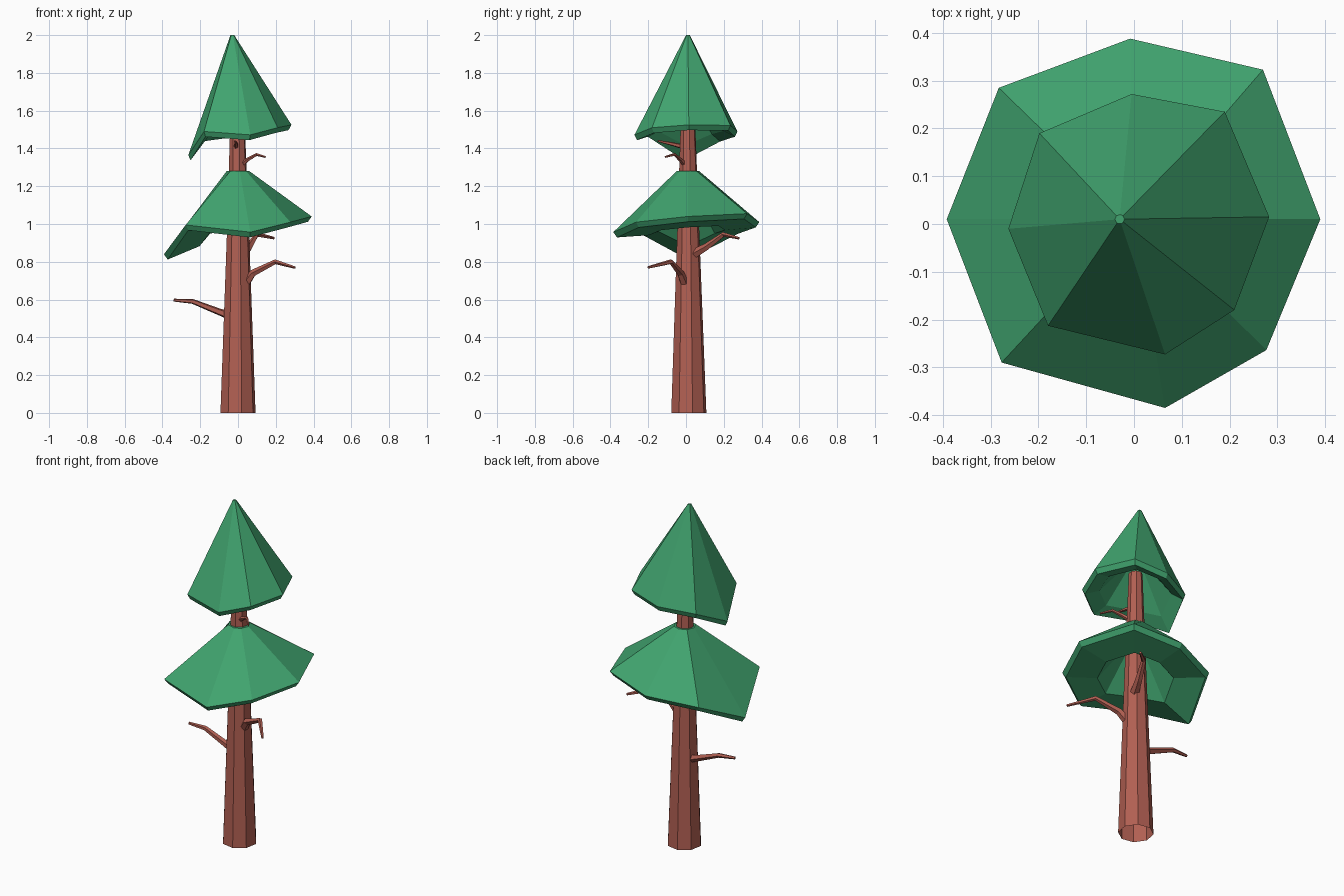
import bpy, math
from mathutils import Vector

if "Cube" in bpy.data.objects:
    bpy.data.objects.remove(bpy.data.objects["Cube"])


def material(name, rgb):
    m = bpy.data.materials.new(name)
    m.diffuse_color = (*rgb, 1)
    m.use_nodes = True
    m.node_tree.nodes["Principled BSDF"].inputs["Base Color"].default_value = m.diffuse_color
    return m


BARK = material("reddish bark", (0.44, 0.115, 0.085))
GREEN = material("needle green", (0.052, 0.37, 0.158))


def skin(name, rings, mat, cap_start=False, cap_end=False):
    """Join equal-sized rings of points into one flat-shaded surface."""
    n = len(rings[0])
    verts = [tuple(p) for r in rings for p in r]
    faces = []
    for k in range(len(rings) - 1):
        for i in range(n):
            j = (i + 1) % n
            faces.append((k * n + i, k * n + j, (k + 1) * n + j, (k + 1) * n + i))
    if cap_start:
        faces.append(tuple(reversed(range(n))))
    if cap_end:
        faces.append(tuple(range((len(rings) - 1) * n, len(rings) * n)))
    me = bpy.data.meshes.new(name)
    me.from_pydata(verts, [], faces)
    me.materials.append(mat)
    ob = bpy.data.objects.new(name, me)
    bpy.context.collection.objects.link(ob)
    return ob


def circle(center, r, n=8, turn=0.0):
    return [Vector(center) + Vector((r * math.cos(turn + math.tau * i / n),
                                     r * math.sin(turn + math.tau * i / n), 0)) for i in range(n)]


# Trunk: tapering eight-sided column, open at the foot
trunk = [(0.0, 0.015, 0.0, 0.095), (0.0, 0.012, 0.95, 0.060), (-0.003, 0.01, 1.6, 0.037)]
skin("trunk", [circle((x, y, z), r, 8, math.radians(12)) for x, y, z, r in trunk], BARK, cap_end=True)


# Branches: bent tapering twigs
def branch(name, path, r0, r1, n=5):
    pts = [Vector(p) for p in path]
    rings = []
    for i, p in enumerate(pts):
        d = (pts[min(i + 1, len(pts) - 1)] - pts[max(i - 1, 0)]).normalized()
        side = d.cross(Vector((0, 0, 1))).normalized()
        up = side.cross(d)
        r = r0 + (r1 - r0) * i / (len(pts) - 1)
        rings.append([p + r * (math.cos(a) * side - math.sin(a) * up)
                      for a in (math.tau * k / n for k in range(n))])
    skin(name, [r[::-1] for r in rings], BARK, True, True)


branch("left_branch", [(-0.03, 0.03, 0.51), (-0.10, 0.035, 0.535), (-0.24, 0.04, 0.59), (-0.34, 0.03, 0.597)], 0.024, 0.008)
branch("right_branch", [(0.03, 0.0, 0.67), (0.08, -0.03, 0.74), (0.20, -0.08, 0.80), (0.30, -0.20, 0.77)], 0.026, 0.007)
branch("back_branch", [(0.03, 0.04, 0.84), (0.06, 0.11, 0.88), (0.10, 0.20, 0.945), (0.19, 0.28, 0.925)], 0.026, 0.007)
branch("upper_right_branch", [(0.015, 0.0, 1.31), (0.05, -0.03, 1.34), (0.10, -0.06, 1.368), (0.145, -0.11, 1.355)], 0.014, 0.005)
branch("upper_front_branch", [(-0.01, 0.0, 1.405), (-0.01, -0.08, 1.425), (-0.015, -0.15, 1.44)], 0.014, 0.005)


# Foliage tiers: outer cone, thin rim, shallow underside, hollow core
def tier(name, rim, top, top_r, under, core):
    rim = [Vector(p) for p in rim]
    c = Vector(top)

    def shrunk(s, drop):
        return [Vector((c.x + (p.x - c.x) * s, c.y + (p.y - c.y) * s, p.z - drop)) for p in rim]

    peak = []
    for p in rim:
        d = Vector((p.x - c.x, p.y - c.y, 0)).normalized()
        peak.append(c + d * top_r)
    scale, z, keep = under
    mid = shrunk(scale, 0)
    mean = sum(p.z for p in rim) / len(rim)
    for p in mid:
        p.z = z + (p.z - mean) * keep
    inner = [Vector(core[:3]) + (q - c) / top_r * core[3] for q in peak]
    skin(name, [inner, mid, shrunk(0.95, 0.028), rim, peak], GREEN, True, True)


tier("lower_foliage",
     [(0.39, 0.01, 1.04), (0.27, 0.323, 1.055), (-0.008, 0.388, 1.01), (-0.283, 0.285, 0.975),
      (-0.392, 0.01, 0.84), (-0.277, -0.29, 0.995), (0.065, -0.385, 0.957), (0.277, -0.264, 1.01)],
     (0.0, 0.01, 1.28), 0.06, (0.52, 0.955, 0.5), (0.0, 0.01, 1.15, 0.05))
tier("upper_foliage",
     [(0.283, 0.015, 1.525), (0.19, 0.235, 1.522), (-0.005, 0.272, 1.49), (-0.198, 0.19, 1.465),
      (-0.263, -0.01, 1.365), (-0.18, -0.213, 1.49), (0.065, -0.273, 1.472), (0.21, -0.18, 1.51)],
     (-0.03, 0.01, 2.0), 0.01, (0.7, 1.485, 0.6), (-0.01, 0.01, 1.68, 0.03))
